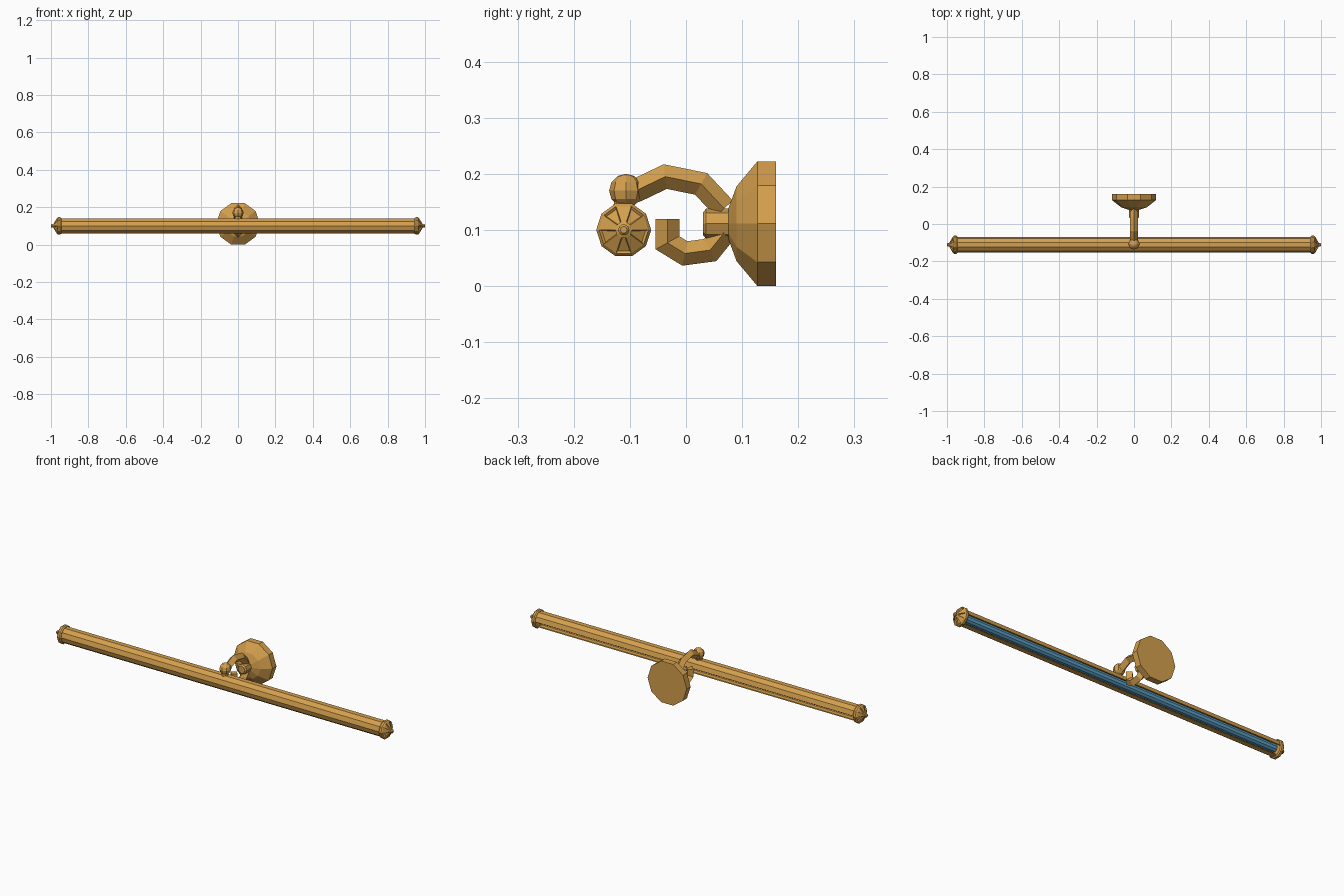
import bpy, bmesh
from math import sin, cos, pi, radians
from mathutils import Vector, Matrix

cube = bpy.data.objects.get("Cube")
if cube:
    bpy.data.objects.remove(cube)


def material(name, colour):
    m = bpy.data.materials.new(name)
    m.use_nodes = True
    m.diffuse_color = colour
    m.node_tree.nodes["Principled BSDF"].inputs["Base Color"].default_value = colour
    return m


brass = material("brass", (0.66, 0.35, 0.075, 1))
glass = material("blue glass", (0.11, 0.36, 0.57, 1))
ALONG_X = Matrix(((0, 0, 1), (1, 0, 0), (0, 1, 0))).to_4x4()
ALONG_BACK = Matrix(((1, 0, 0), (0, 0, 1), (0, -1, 0))).to_4x4()
LAMP = Vector((0, -0.111, 0.1))
PLATE = Vector((0, 0, 0.111))


def finish(name, bm, mat, matrix=Matrix()):
    bm.transform(matrix)
    bmesh.ops.recalc_face_normals(bm, faces=bm.faces)
    mesh = bpy.data.meshes.new(name)
    bm.to_mesh(mesh)
    bm.free()
    mesh.materials.append(mat)
    ob = bpy.data.objects.new(name, mesh)
    bpy.context.collection.objects.link(ob)
    return ob


def skin(bm, rings):
    """Bridge successive vertex loops and close both ends."""
    loops = [[bm.verts.new(p) for p in ring] for ring in rings]
    n = len(loops[0])
    bands = []
    for a, b in zip(loops, loops[1:]):
        bands.append([bm.faces.new((a[i], a[(i + 1) % n], b[(i + 1) % n], b[i]))
                      for i in range(n)])
    bm.faces.new(loops[0][::-1])
    bm.faces.new(loops[-1])
    return bands


def turned(bm, profile, sides):
    """Stack of polygon rings along z from (height, radius) pairs."""
    return skin(bm, [[(r * cos(2 * pi * i / sides), r * sin(2 * pi * i / sides), h)
                      for i in range(sides)] for h, r in profile])


def lathe(name, profile, sides, mat, place):
    bm = bmesh.new()
    turned(bm, profile, sides)
    return finish(name, bm, mat, place)


# Wall plate and the hub in front of it
to_plate = Matrix.Translation(PLATE) @ ALONG_BACK
lathe("wall_plate", [(0.076, 0.03), (0.09, 0.07), (0.127, 0.1165), (0.16, 0.1165)],
      10, brass, to_plate)
lathe("hub", [(0.03, 0.02), (0.036, 0.027), (0.08, 0.027)], 8, brass, to_plate)

# Curved arms, swept with a diamond section
def arm(name, path, r=0.021):
    pts = [Vector((0, y, z)) for y, z in path]
    side = Vector((1, 0, 0))
    rings = []
    for i, p in enumerate(pts):
        a = (p - pts[i - 1]).normalized() if i else (pts[1] - p).normalized()
        b = (pts[i + 1] - p).normalized() if i < len(pts) - 1 else a
        tangent = (a + b).normalized()
        up = side.cross(tangent) / max(tangent.dot(a), 0.5)
        rings.append([p + side * r, p + up * r, p - side * r, p - up * r])
    bm = bmesh.new()
    skin(bm, rings)
    return finish(name, bm, brass)


arm("upper_arm", [(-0.1, 0.166), (-0.085, 0.172), (-0.037, 0.195),
                  (0.027, 0.182), (0.068, 0.138)])
arm("lower_arm", [(-0.033, 0.119), (-0.033, 0.077), (-0.002, 0.058),
                  (0.043, 0.064), (0.068, 0.095)])

# Ball joint and the neck holding the shade
bm = bmesh.new()
bmesh.ops.create_uvsphere(bm, u_segments=8, v_segments=6, radius=0.03)
finish("ball_joint", bm, brass, Matrix.Translation((0, -0.107, 0.17)))
lathe("neck", [(0.132, 0.019), (0.155, 0.017)], 8, brass,
      Matrix.Translation((0, LAMP.y, 0)))

# Long shade with a slot open to the lower back
def arc(radius):
    return [(radius * cos(radians(a)), radius * sin(radians(a)))
            for a in range(0, 289, 36)]


section = arc(0.042) + arc(0.037)[::-1]
bm = bmesh.new()
skin(bm, [[(u, v, end) for u, v in section] for end in (-0.96, 0.96)])
finish("shade", bm, brass, Matrix.Translation(LAMP) @ ALONG_X)

# Glass tube inside
lathe("light_tube", [(-0.955, 0.022), (0.955, 0.022)], 10, glass,
      Matrix.Translation(LAMP) @ ALONG_X)

# Domed end caps with five recessed vents and a small finial
for name, sign in (("left_end_cap", 1), ("right_end_cap", -1)):
    bm = bmesh.new()
    bands = turned(bm, [(0.945, 0.044), (0.951, 0.049), (0.962, 0.049), (0.968, 0.044),
                        (0.985, 0.015), (0.988, 0.009), (0.996, 0.01), (1.0, 0.006)], 10)
    vents = bands[3][1::2]
    bmesh.ops.recalc_face_normals(bm, faces=bm.faces)
    bmesh.ops.inset_individual(bm, faces=vents, thickness=0.0035, depth=-0.005)
    finish(name, bm, brass,
           Matrix.Translation(LAMP) @ Matrix.Diagonal((sign, 1, 1, 1)) @ ALONG_X)
